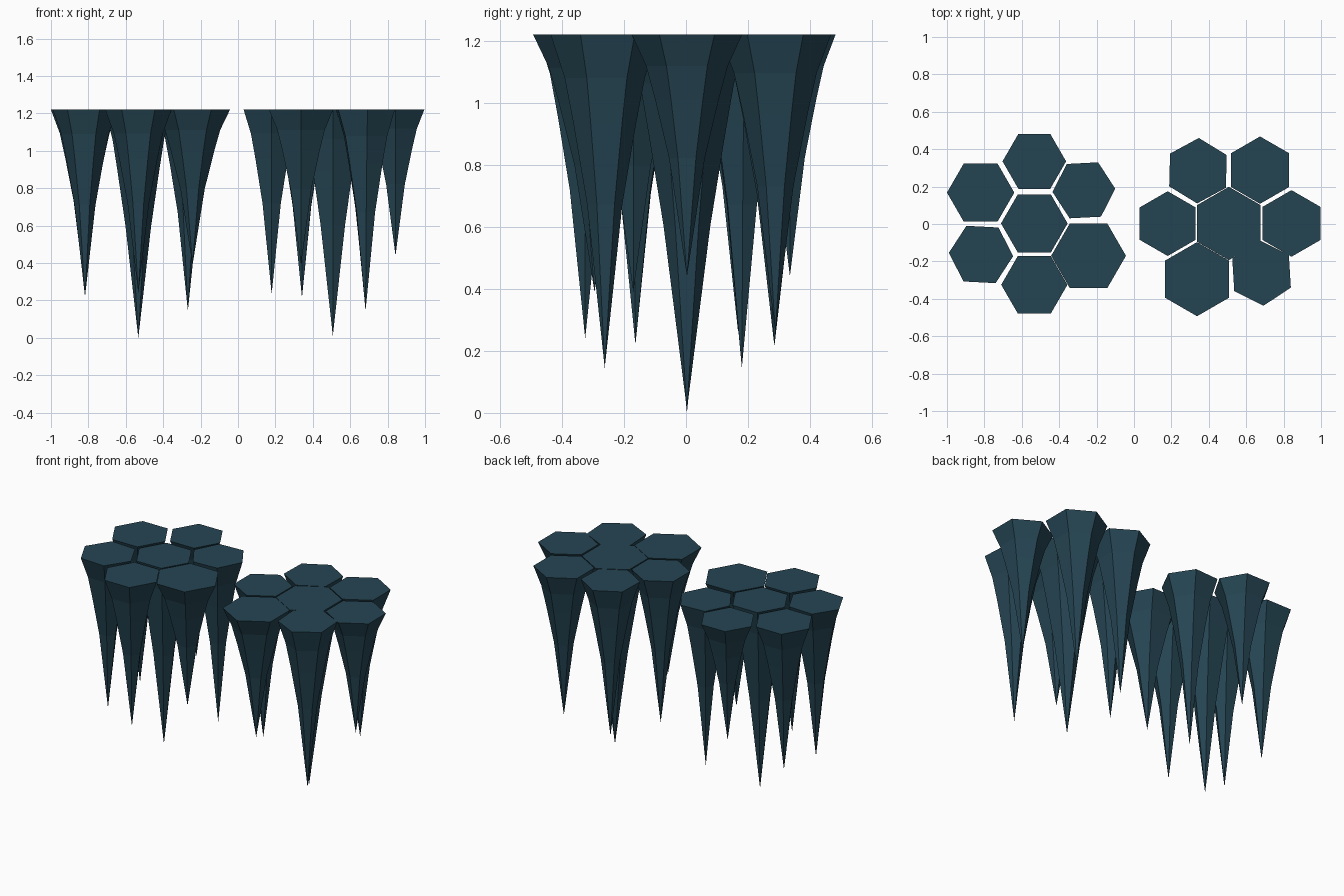
import bpy, bmesh
from math import cos, sin, radians, pi

cube = bpy.data.objects.get("Cube")
if cube:
    bpy.data.objects.remove(cube, do_unlink=True)

TOP = 1.22
# taper: (fraction of length below the cap, fraction of cap radius)
TAPER = [(0, 1), (0.13, 0.74), (0.27, 0.575), (0.51, 0.325)]

mat = bpy.data.materials.new("dark teal stone")
mat.use_nodes = True
colour = (0.0185, 0.0595, 0.086, 1)
mat.diffuse_color = colour
bsdf = mat.node_tree.nodes["Principled BSDF"]
bsdf.inputs["Base Color"].default_value = colour
bsdf.inputs["Roughness"].default_value = 0.9


def stalactite(name, x, y, radius, tip, turn, power=1.0):
    """Six-sided spike hanging from a flat hexagonal cap."""
    bm = bmesh.new()
    rings = []
    for t, f in TAPER:
        r = radius * f ** power
        z = (tip - TOP) * t
        rings.append([bm.verts.new((r * cos(radians(turn) + k * pi / 3),
                                    r * sin(radians(turn) + k * pi / 3), z))
                      for k in range(6)])
    apex = bm.verts.new((0, 0, tip - TOP))
    bm.faces.new(rings[0])
    for k in range(6):
        n = (k + 1) % 6
        for upper, lower in zip(rings, rings[1:]):
            bm.faces.new((upper[k], lower[k], lower[n], upper[n]))
        bm.faces.new((rings[-1][k], apex, rings[-1][n]))
    bmesh.ops.recalc_face_normals(bm, faces=bm.faces)
    mesh = bpy.data.meshes.new(name)
    bm.to_mesh(mesh)
    bm.free()
    mesh.materials.append(mat)
    obj = bpy.data.objects.new(name, mesh)
    obj.location = (x, y, TOP)
    bpy.context.collection.objects.link(obj)


# Right cluster: flat sides facing front and back
stalactite("right_centre_spike", -0.533, 0.003, 0.178, 0.0, 0, 0.85)
stalactite("right_back_spike", -0.533, 0.335, 0.17, 0.44, 0)
stalactite("right_outer_back_spike", -0.82, 0.168, 0.18, 0.26, 0)
stalactite("right_outer_front_spike", -0.818, -0.163, 0.172, 0.22, -3)
stalactite("right_front_spike", -0.533, -0.325, 0.177, 0.24, 0)
stalactite("right_inner_front_spike", -0.243, -0.17, 0.2, 0.39, 0)
stalactite("right_inner_back_spike", -0.268, 0.18, 0.168, 0.145, 3)

# Left cluster: corners facing front and back
stalactite("left_centre_spike", 0.507, 0.003, 0.196, 0.01, 30, 0.85)
stalactite("left_inner_spike", 0.18, 0.002, 0.173, 0.235, 30)
stalactite("left_outer_spike", 0.842, 0.003, 0.178, 0.44, 30)
stalactite("left_inner_back_spike", 0.342, 0.285, 0.175, 0.215, 28.5)
stalactite("left_outer_back_spike", 0.674, 0.288, 0.18, 0.26, 30)
stalactite("left_inner_front_spike", 0.337, -0.295, 0.198, 0.39, 30)
stalactite("left_outer_front_spike", 0.682, -0.262, 0.175, 0.145, 33.5)
